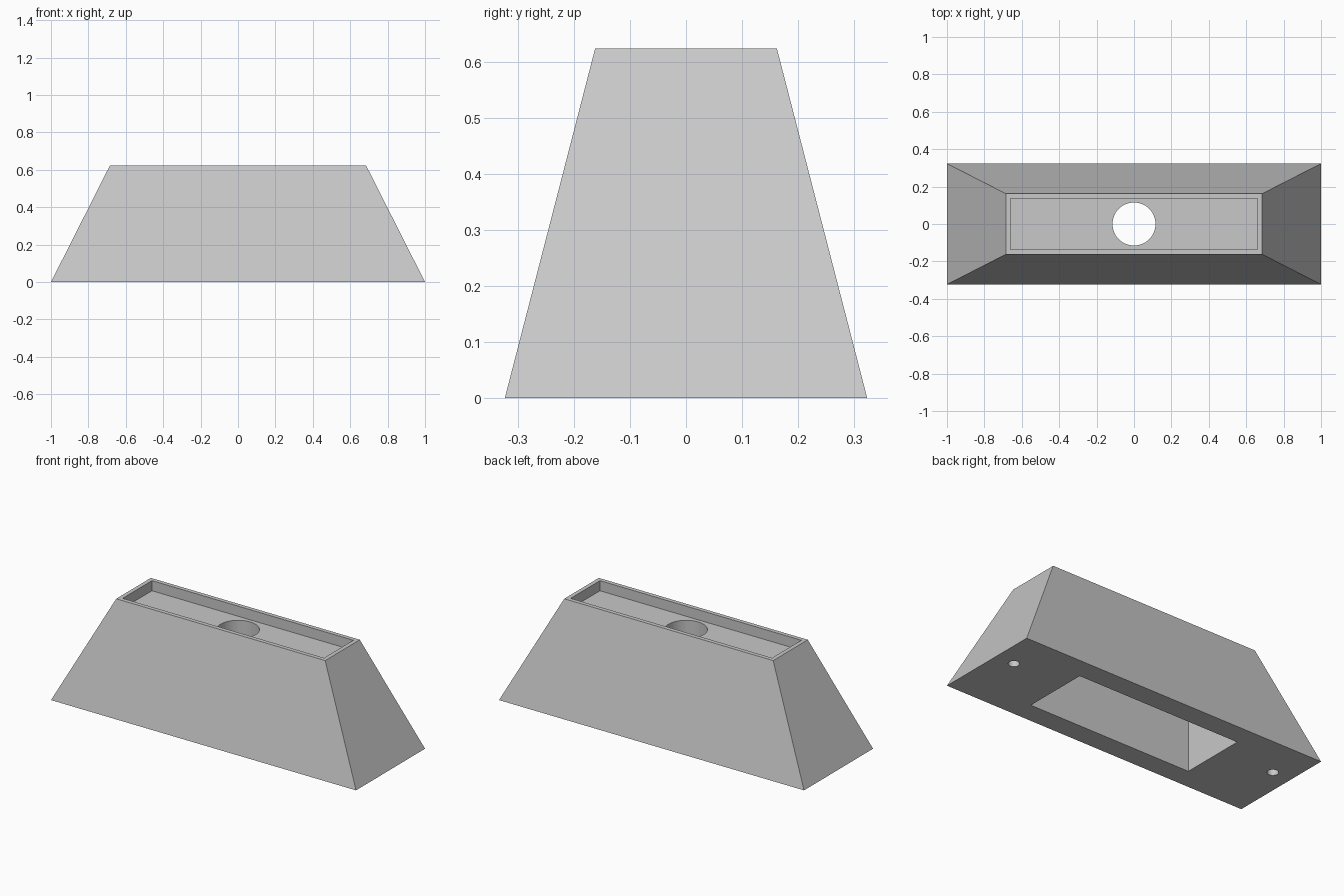
import bpy
import bmesh
import math

default = bpy.data.objects.get("Cube")
if default:
    bpy.data.objects.remove(default, do_unlink=True)

HEIGHT = 0.623

grey = bpy.data.materials.new("plain grey")
grey.use_nodes = True
colour = (0.58, 0.58, 0.58, 1)
grey.diffuse_color = colour
grey.node_tree.nodes["Principled BSDF"].inputs["Base Color"].default_value = colour


def frustum(name, bottom, top, z0, z1):
    """Four-sided block; bottom and top are (half width, half depth)."""
    bm = bmesh.new()
    bmesh.ops.create_cube(bm, size=2)
    for v in bm.verts:
        half, z = (top, z1) if v.co.z > 0 else (bottom, z0)
        v.co = (v.co.x * half[0], v.co.y * half[1], z)
    return finish(bm, name)


def cylinder(name, radius, x, y, z0, z1, sides=64):
    bm = bmesh.new()
    bmesh.ops.create_cone(bm, cap_ends=True, segments=sides,
                          radius1=radius, radius2=radius, depth=z1 - z0)
    bmesh.ops.translate(bm, verts=bm.verts, vec=(x, y, (z0 + z1) / 2))
    return finish(bm, name)


def finish(bm, name):
    mesh = bpy.data.meshes.new(name)
    bm.to_mesh(mesh)
    bm.free()
    mesh.materials.append(grey)
    obj = bpy.data.objects.new(name, mesh)
    bpy.context.collection.objects.link(obj)
    return obj


def cut(target, cutter):
    """Subtract the cutter, apply the result and remove the cutter."""
    cutter.hide_render = True
    mod = target.modifiers.new(cutter.name, 'BOOLEAN')
    mod.operation = 'DIFFERENCE'
    mod.solver = 'EXACT'
    mod.object = cutter
    bpy.context.view_layer.objects.active = target
    bpy.ops.object.modifier_apply(modifier=mod.name)
    bpy.data.objects.remove(cutter, do_unlink=True)


# Tapered body
body = frustum("tapered_base", (1, 0.323), (0.685, 0.162), 0, HEIGHT)

# Shallow tray in the top, leaving a thin rim
tray = (0.66, 0.137)
cut(body, frustum("top_tray", tray, tray, HEIGHT - 0.06, HEIGHT + 0.1))

# Straight-sided pocket in the underside
pocket = (0.535, 0.198)
cut(body, frustum("bottom_pocket", pocket, pocket, -0.1, 0.4))

# Round opening joining tray and pocket
cut(body, cylinder("centre_hole", 0.115, 0, 0, 0.3, HEIGHT))

# Two small screw holes in the underside
for side in (-1, 1):
    cut(body, cylinder("screw_hole", 0.03, side * 0.88, 0.075, -0.1, 0.125, 32))

bpy.ops.object.select_all(action='DESELECT')
body.select_set(True)
bpy.context.view_layer.objects.active = body
bpy.ops.object.shade_smooth_by_angle(angle=math.radians(30))
